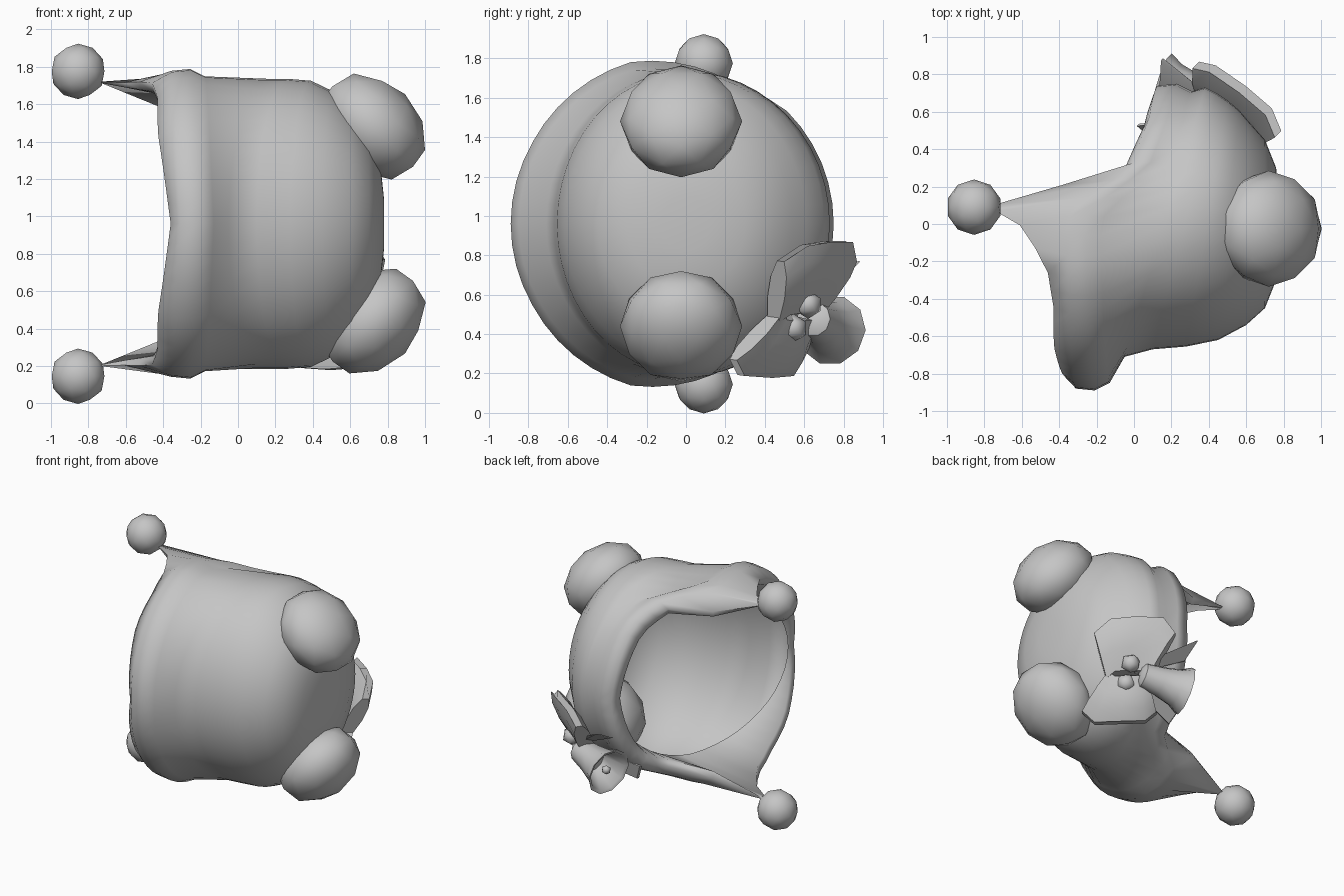
import bpy, bmesh, math
from mathutils import Vector

if "Cube" in bpy.data.objects:
    bpy.data.objects.remove(bpy.data.objects["Cube"])

grey = bpy.data.materials.new("warm grey")
grey.diffuse_color = (0.56, 0.56, 0.56, 1)
grey.use_nodes = True
grey.node_tree.nodes["Principled BSDF"].inputs["Base Color"].default_value = grey.diffuse_color
ZC = 0.96      # height of the hat's axis, which runs along x
N = 48         # columns around the hat


def finish(name, bm, angle=50, recalc=True):
    if recalc:
        bmesh.ops.recalc_face_normals(bm, faces=bm.faces)
    me = bpy.data.meshes.new(name)
    bm.to_mesh(me)
    bm.free()
    ob = bpy.data.objects.new(name, me)
    bpy.context.collection.objects.link(ob)
    me.materials.append(grey)
    bpy.ops.object.select_all(action='DESELECT')
    ob.select_set(True)
    bpy.context.view_layer.objects.active = ob
    bpy.ops.object.shade_smooth_by_angle(angle=math.radians(angle))
    return ob


def loft(name, rings, cap_start=False, cap_end=False, angle=50, recalc=True):
    bm = bmesh.new()
    rows = [[bm.verts.new(p) for p in r] for r in rings]
    n = len(rings[0])
    for a, b in zip(rows, rows[1:]):
        for i in range(n):
            j = (i + 1) % n
            bm.faces.new((a[i], b[i], b[j], a[j]))
    if cap_start:
        bm.faces.new(rows[0])
    if cap_end:
        bm.faces.new(rows[-1][::-1])
    return finish(name, bm, angle, recalc)


def lerp_table(table, v):
    for (a, p), (b, q) in zip(table, table[1:]):
        if v <= b:
            return p + (q - p) * (v - a) / (b - a)
    return table[-1][1]


# Rim tables: angle from the nape (0) to the forehead (180)
EDGE = [(0, -.36), (40, -.43), (60, -.43), (75, -.46), (82.5, -.53), (90, -.61), (97.5, -.74),
        (105, -.74), (112.5, -.38), (120, -.05), (140, .05), (180, .12)]
ROLL = [(0, -.24), (70, -.28), (90, -.29), (97.5, -.27), (105, -.18), (112.5, -.05), (120, .06),
        (140, .15), (180, .2)]
RAD = [(0, .83), (30, .83), (75, .85), (100, .8), (115, .77), (135, .81), (180, .81)]


def ring(fn):
    pts = []
    for i in range(N):
        phi = i * 360 / N
        f = min(phi, 360 - phi)
        x, y, h = fn(f, math.cos(math.radians(f)), math.sin(math.radians(f)))
        pts.append((x, y, ZC + (h if phi <= 180 else -h)))
    return pts


def rim(f, c, s, dx, dr, on_edge):
    x = lerp_table(EDGE if on_edge else ROLL, f) + dx
    r = lerp_table(RAD, f) + dr
    y, h = -.06 - r * c, r * s
    if on_edge:                       # squeeze the ear flap into a thin cord
        k = min(1, max(0, (-.48 - x) / .22))
        y += (.09 - y) * .6 * k
        h += (.77 + dr * .15 - h) * k
    return x, y, h


def body(x0, x1, back, front, side):
    def fn(f, c, s):
        return x0 + (x1 - x0) * (1 - c) / 2, -(back if c > 0 else front) * c, side * s
    return ring(fn)


# Hat shell: inner lip, rolled rim and rounded crown, open at the head
shell = [body(-.35, .27, .76, .54, .63),
         ring(lambda f, c, s: rim(f, c, s, .01, -.12, True)),
         ring(lambda f, c, s: rim(f, c, s, 0, -.07, True)),
         ring(lambda f, c, s: rim(f, c, s, -.07, -.01, False)),
         ring(lambda f, c, s: rim(f, c, s, .03, 0, False)),
         ring(lambda f, c, s: rim(f, c, s, .11, -.04, False)),
         body(-.05, .38, .71, .73, .775), body(.1, .44, .67, .70, .775),
         body(.28, .50, .655, .66, .765), body(.45, .56, .62, .61, .71),
         body(.6, .62, .54, .54, .62), body(.7, .7, .45, .45, .5),
         body(.76, .76, .3, .3, .33), body(.78, .78, .12, .12, .14)]
loft("hat_shell", shell, cap_end=True, angle=75, recalc=False)


def ball(name, loc, scale, rot=0, sub=2):
    bm = bmesh.new()
    bmesh.ops.create_icosphere(bm, subdivisions=sub, radius=1)
    ob = finish(name, bm, 60)
    ob.location, ob.scale, ob.rotation_euler = loc, scale, (0, rot, 0)


# Round ears and cord pompoms, mirrored about the axis
for side, label in ((1, "upper"), (-1, "lower")):
    tilt = math.pi / 4 if side > 0 else math.pi * 3 / 4
    ball(label + "_ear", (.72, -.025, ZC + side * .52), (.32, .31, .245), tilt)
    ball(label + "_pompom", (-.855, .09, ZC + side * .815), (.148,) * 3)

# Bow loops: each flares from a broad waist to a curved outer edge
KNOT = Vector((.52, .55, .49))
OUT = Vector((.68, .72, -.1)).normalized()


def bow_loop(name, edge):
    edge = [Vector(p) for p in edge]
    mid = sum(edge, Vector()) / len(edge)
    rings = []
    for s, t in ((0, .04), (.4, .06), (.75, .055), (1, .025)):
        row = [KNOT.lerp(p, s) + (p - mid) * .5 * (1 - s) for p in edge]
        rings.append([p + OUT * t for p in row] + [p - OUT * t for p in reversed(row)])
    loft(name, rings, True, True, 40)


bow_loop("upper_bow_loop", [(.77, .48, .77), (.72, .6, .85), (.58, .72, .87), (.42, .83, .87), (.33, .85, .77)])
bow_loop("lower_bow_loop", [(.68, .24, .27), (.6, .28, .19), (.48, .42, .18), (.34, .53, .19), (.27, .57, .27)])


# Ribbon tails
def tail(name, pts):
    pts = [Vector(p) for p in pts]
    d = OUT * .008
    loft(name, [[p + d for p in pts], [p - d for p in pts]], True, True, 30)


tail("upper_tail", [(.5, .6, .5), (.42, .66, .6), (.15, .88, .77), (.14, .72, .68)])
tail("lower_tail", [(.48, .56, .48), (.02, .53, .42), (.08, .48, .29), (.42, .55, .38)])

# Berries at the knot
ball("upper_berry", (.55, .62, .55), (.073,) * 3, sub=1)
ball("lower_berry", (.53, .545, .43), (.073,) * 3, sub=1)

# Bell, hollow, with a clapper in its mouth
top, mouth = Vector((.48, .64, .48)), Vector((.15, .74, .42))
axis = (mouth - top).normalized()
u = axis.cross(Vector((0, 0, 1))).normalized()
w = axis.cross(u)
rings = []
for s, r in ((0, .05), (.06, .09), (.45, .11), (.8, .14), (1, .18), (.97, .155), (.5, .09)):
    rings.append([top.lerp(mouth, s) + (u * math.cos(a) + w * math.sin(a)) * r
                  for a in (k * math.tau / 10 for k in range(10))])
loft("bell", rings, True, True, 50)
ball("clapper", mouth - axis * .03, (.035,) * 3, sub=1)
